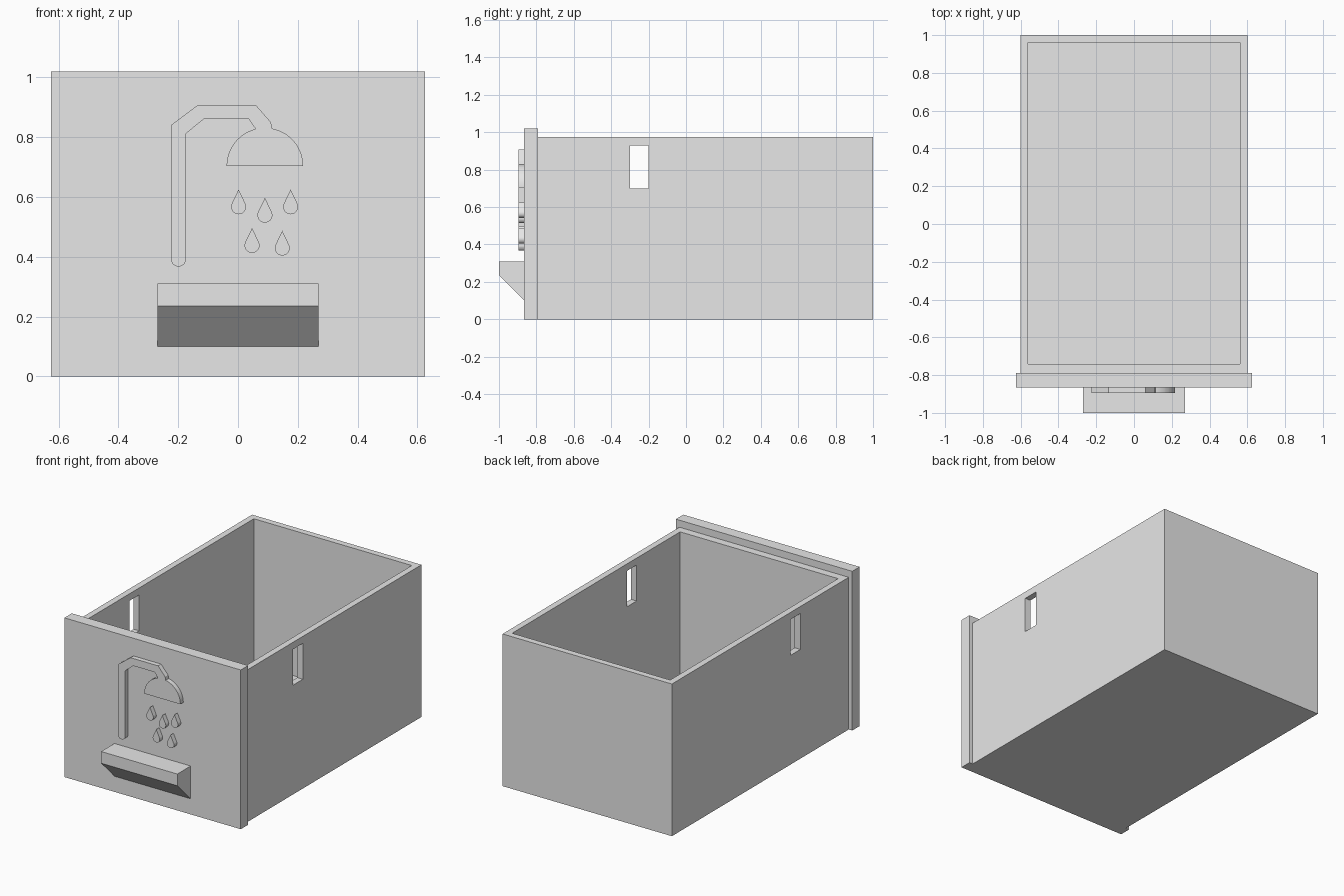
import bpy
import bmesh
from math import sin, cos, radians
from mathutils import Vector

cube = bpy.data.objects.get("Cube")
if cube:
    bpy.data.objects.remove(cube)

grey = bpy.data.materials.new("plain_grey")
grey.use_nodes = True
grey.diffuse_color = (0.8, 0.8, 0.8, 1)
grey.node_tree.nodes["Principled BSDF"].inputs["Base Color"].default_value = (0.8, 0.8, 0.8, 1)


def finish(name, bm):
    bmesh.ops.recalc_face_normals(bm, faces=bm.faces)
    mesh = bpy.data.meshes.new(name)
    bm.to_mesh(mesh)
    bm.free()
    mesh.materials.append(grey)
    obj = bpy.data.objects.new(name, mesh)
    bpy.context.collection.objects.link(obj)
    return obj


def box(name, low, high):
    bm = bmesh.new()
    bmesh.ops.create_cube(bm, size=1)
    for v in bm.verts:
        v.co = [lo + (c + 0.5) * (hi - lo) for c, lo, hi in zip(v.co, low, high)]
    return finish(name, bm)


def prism(name, points, offset):
    """Extrude a closed outline of 3D points along an offset."""
    bm = bmesh.new()
    face = bm.faces.new([bm.verts.new(p) for p in points])
    result = bmesh.ops.extrude_face_region(bm, geom=[face], use_keep_orig=True)
    verts = [g for g in result["geom"] if isinstance(g, bmesh.types.BMVert)]
    bmesh.ops.translate(bm, verts=verts, vec=Vector(offset))
    return finish(name, bm)


def arc(cx, cz, r, start, end, steps):
    angles = [radians(start + (end - start) * i / steps) for i in range(steps + 1)]
    return [(cx + r * cos(a), cz + r * sin(a)) for a in angles]


FACE, RELIEF = -0.865, -0.895


def relief(name, outline):
    return prism(name, [(x, RELIEF, z) for x, z in outline], (0, FACE - RELIEF, 0))


# Open drawer tray with a slot through both side walls
tray = box("drawer_tray", (-0.6, -0.79, 0), (0.6, 1, 0.975))
cutters = [
    box("cavity_cutter", (-0.56, -0.74, 0.045), (0.56, 0.96, 1.2)),
    box("slot_cutter", (-0.8, -0.3, 0.7), (0.8, -0.2, 0.93)),
]
for cutter in cutters:
    cutter.hide_render = True
    cutter.hide_set(True)
    cut = tray.modifiers.new(cutter.name, "BOOLEAN")
    cut.operation = "DIFFERENCE"
    cut.solver = "EXACT"
    cut.object = cutter

# Front panel
box("front_panel", (-0.625, FACE, 0), (0.625, -0.79, 1.02))

# Wedge-shaped pull handle
side = [(FACE, 0.31), (-1, 0.31), (-1, 0.235), (FACE, 0.1)]
prism("pull_handle", [(-0.27, y, z) for y, z in side], (0.54, 0, 0))

# Raised shower pipe and domed head
outline = arc(-0.199, 0.392, 0.025, 360, 180, 12)
outline += [(-0.224, 0.84), (-0.135, 0.907), (0.06, 0.907), (0.11, 0.85)]
outline += arc(0.09, 0.703, 0.128, 79, 0, 16)
outline += arc(0.09, 0.703, 0.128, 180, 104, 16)
outline += [(0.036, 0.86), (-0.115, 0.86), (-0.174, 0.812)]
relief("shower_relief", outline)

# Raised water drops
tips = [(0.002, 0.625), (0.09, 0.597), (0.176, 0.625), (0.047, 0.496), (0.148, 0.487)]
for i, (x, z) in enumerate(tips):
    drop = [(x, z)] + arc(x, z - 0.058, 0.025, 155, 385, 18)
    relief(f"water_drop_{i + 1}", drop)
